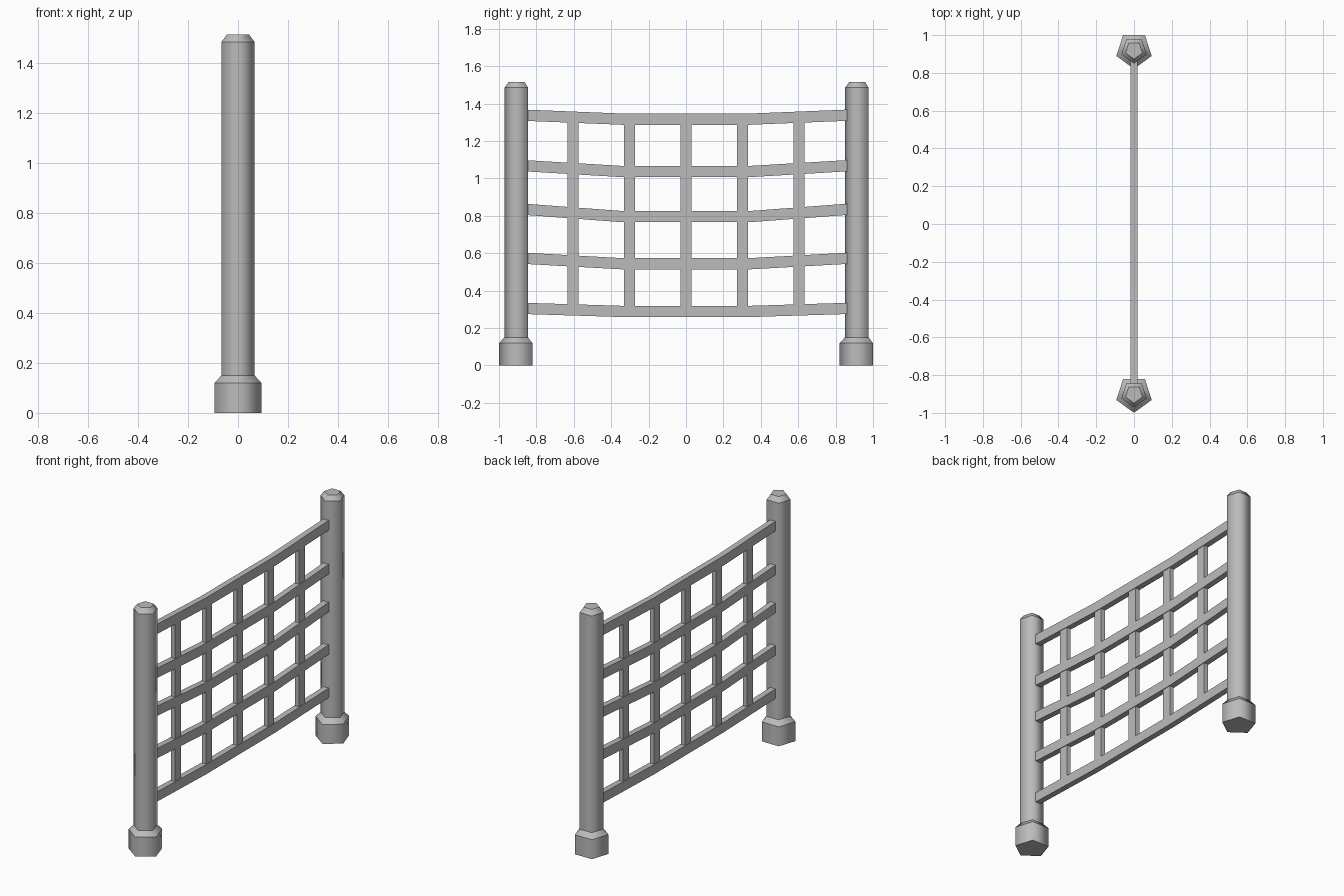
import bpy, bmesh, math

cube = bpy.data.objects.get("Cube")
if cube:
    bpy.data.objects.remove(cube, do_unlink=True)

grey = bpy.data.materials.new("plain_grey")
grey.use_nodes = True
COLOR = (0.5, 0.5, 0.5, 1)
grey.diffuse_color = COLOR
grey.node_tree.nodes["Principled BSDF"].inputs["Base Color"].default_value = COLOR


def finish(name, bm):
    bmesh.ops.recalc_face_normals(bm, faces=bm.faces)
    mesh = bpy.data.meshes.new(name)
    bm.to_mesh(mesh)
    bm.free()
    mesh.materials.append(grey)
    obj = bpy.data.objects.new(name, mesh)
    bpy.context.collection.objects.link(obj)
    return obj


def loft(name, rings, smooth=False):
    """Skin a list of closed rings and cap both ends."""
    bm = bmesh.new()
    loops = [[bm.verts.new(p) for p in ring] for ring in rings]
    n = len(loops[0])
    for a, b in zip(loops, loops[1:]):
        for i in range(n):
            j = (i + 1) % n
            bm.faces.new((a[i], a[j], b[j], b[i])).smooth = smooth
    bm.faces.new(loops[0])
    bm.faces.new(loops[-1])
    # keep the horizontal rims crisp, soften the upright corners
    for e in bm.edges:
        if abs(e.verts[0].co.z - e.verts[1].co.z) < 1e-5:
            e.smooth = False
    return finish(name, bm)


def pentagon(y, radius, z):
    """Five-sided ring with one corner towards the front."""
    angles = [math.radians(-90 + 72 * i) for i in range(5)]
    return [(radius * math.cos(a), y + radius * math.sin(a), z) for a in angles]


# Posts: shaft with chamfered cap, standing in a chamfered foot
SHAFT = [(0.07, 0.1), (0.07, 1.485), (0.047, 1.515)]
FOOT = [(0.0985, 0), (0.0985, 0.12), (0.07, 0.15)]
for side, y in (("front", -0.901), ("back", 0.92)):
    loft(side + "_post", [pentagon(y, r, z) for r, z in SHAFT], True)
    loft(side + "_post_foot", [pentagon(y, r, z) for r, z in FOOT], True)

# Sagging rails: (centre height at the ends, centre height in the middle)
RAILS = [(0.305, 0.289), (0.573, 0.544), (0.835, 0.796), (1.068, 1.037), (1.338, 1.317)]
RAIL_X, RAIL_Z = 0.018, 0.03
for i, (end, mid) in enumerate(RAILS):
    path = [(-0.86, end), (-0.34, mid), (0.34, mid), (0.86, end)]
    loft(f"rail_{i + 1}", [[(sx * RAIL_X, y, z + sz * RAIL_Z)
                           for sx, sz in ((-1, -1), (1, -1), (1, 1), (-1, 1))]
                          for y, z in path])

# Upright bars between the bottom and top rail
for i in range(5):
    y = (i - 2) * 0.302
    rings = [[(sx * 0.014, y + sy * 0.03, z)
              for sx, sy in ((-1, -1), (1, -1), (1, 1), (-1, 1))]
             for z in (0.3, 1.315)]
    loft(f"upright_bar_{i + 1}", rings)
